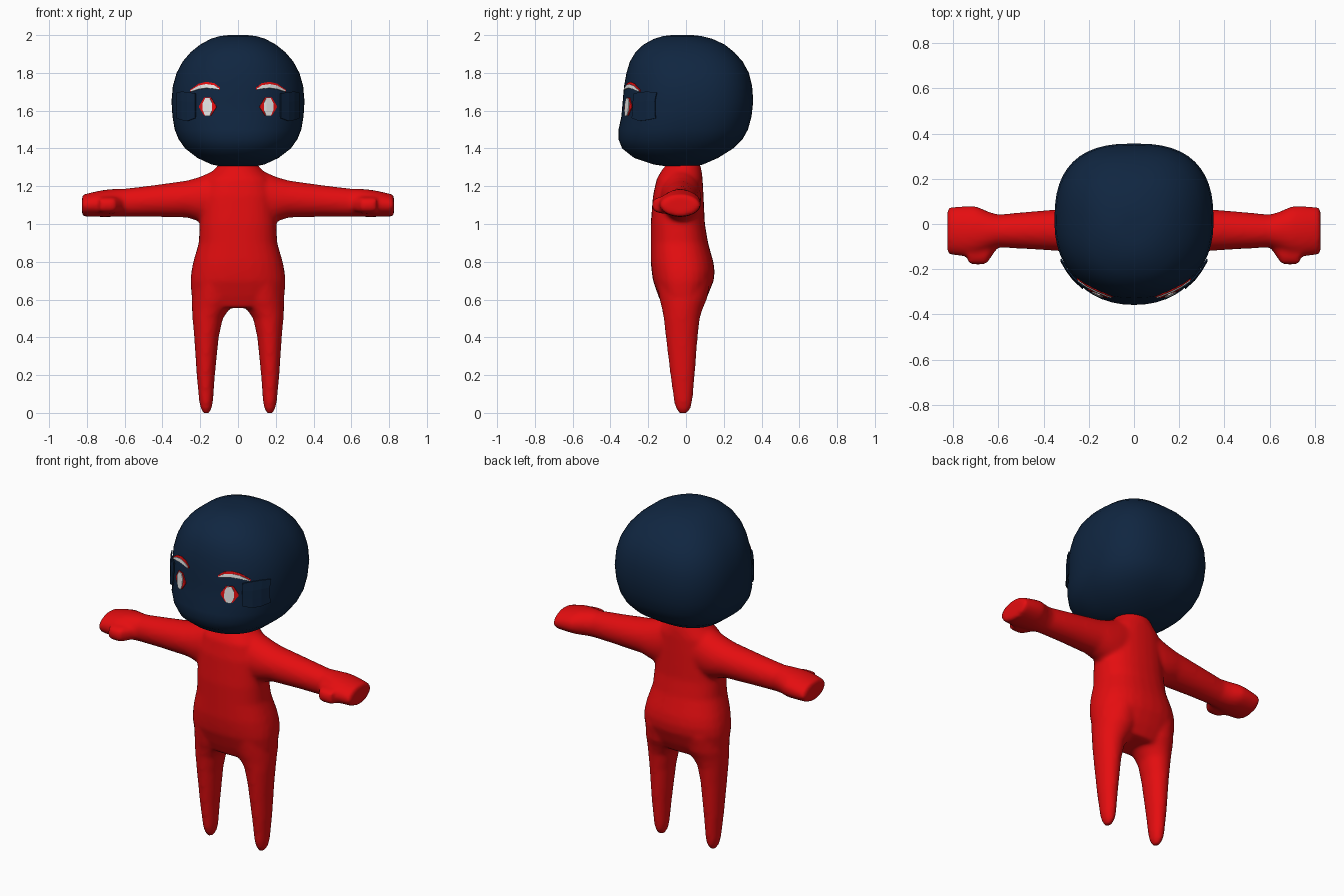
import bpy, bmesh, math
from mathutils import Vector
from mathutils.bvhtree import BVHTree

if "Cube" in bpy.data.objects:
    bpy.data.objects.remove(bpy.data.objects["Cube"])


def material(name, rgb):
    m = bpy.data.materials.new(name)
    m.diffuse_color = (*rgb, 1)
    m.use_nodes = True
    m.node_tree.nodes["Principled BSDF"].inputs["Base Color"].default_value = m.diffuse_color
    return m


RED = material("red", (0.78, 0.004, 0.005))
NAVY = material("navy", (0.005, 0.019, 0.052))
WHITE = material("white", (0.8, 0.8, 0.8))


def power(v, n):
    return math.copysign(abs(v) ** (2 / n), v)


def loft(bm, rings, axis, side=1, segs=28, n_low=2.0, n_high=2.0):
    """Skin rings (t, a0, a1, b0, b1): a, b are x, y along z, or y, z along x."""
    loops = []
    for t, a0, a1, b0, b1 in rings:
        loop = []
        for i in range(segs):
            ang = 2 * math.pi * i / segs
            c, s = math.cos(ang), math.sin(ang)
            n = n_low if s < 0 else n_high
            if a1 - a0 < 0.3:
                n = 2 if n_low != 2.8 else n
            a = (a0 + a1) / 2 + (a1 - a0) / 2 * power(c, n)
            b = (b0 + b1) / 2 + (b1 - b0) / 2 * power(s, n)
            co = (a * side, b, t) if axis == "z" else (t * side, a, b)
            loop.append(bm.verts.new(co))
        loops.append(loop)
    for p, q in zip(loops, loops[1:]):
        for i in range(segs):
            j = (i + 1) % segs
            bm.faces.new((p[i], p[j], q[j], q[i]))
    bm.faces.new(loops[0][::-1])
    bm.faces.new(loops[-1])


def finish(bm, name, mat):
    bmesh.ops.recalc_face_normals(bm, faces=bm.faces)
    me = bpy.data.meshes.new(name)
    bm.to_mesh(me)
    bm.free()
    me.materials.append(mat)
    ob = bpy.data.objects.new(name, me)
    bpy.context.collection.objects.link(ob)
    bpy.ops.object.select_all(action="DESELECT")
    bpy.context.view_layer.objects.active = ob
    ob.select_set(True)
    return ob


# Body: torso, legs, arms and thumbs fused into one smooth skin
TORSO = [(1.33, .09, -.09, .07), (1.29, .125, -.125, .082), (1.24, .17, -.155, .088),
         (1.15, .195, -.175, .093), (1.0, .203, -.187, .10), (.9, .208, -.187, .117),
         (.8, .237, -.187, .145), (.75, .247, -.182, .152), (.7, .252, -.175, .147),
         (.62, .247, -.147, .115), (.555, .19, -.12, .08)]
LEG = [(.7, .02, .235, -.155, .13), (.6, .015, .245, -.14, .11), (.55, .045, .244, -.127, .088),
       (.5, .08, .241, -.118, .073), (.4, .102, .232, -.107, .062), (.2, .122, .219, -.083, .047),
       (.06, .132, .206, -.064, .034), (.02, .14, .197, -.053, .023), (-.004, .155, .182, -.035, .005)]
ARM = [(.1, -.14, .08, 1.0, 1.295), (.16, -.135, .08, 1.0, 1.268), (.21, -.13, .077, 1.015, 1.247),
       (.27, -.124, .07, 1.034, 1.23), (.45, -.112, .056, 1.038, 1.205), (.6, -.104, .042, 1.038, 1.187),
       (.64, -.115, .053, 1.038, 1.187), (.7, -.14, .08, 1.037, 1.182), (.75, -.145, .08, 1.038, 1.173),
       (.826, -.134, .073, 1.04, 1.155)]
THUMB = [(.6, -.1, -.01, 1.07, 1.13), (.655, -.18, -.01, 1.055, 1.145), (.732, -.18, -.01, 1.055, 1.145)]

bm = bmesh.new()
loft(bm, [(z, -w, w, f, b) for z, w, f, b in TORSO], "z", n_low=2.4, n_high=2.3)
for side in (-1, 1):
    loft(bm, LEG, "z", side)
    loft(bm, ARM, "x", side)
    loft(bm, THUMB, "x", side, n_low=2.8, n_high=2.8)
body = finish(bm, "body", RED)
remesh = body.modifiers.new("fuse", "REMESH")
remesh.mode = "VOXEL"
remesh.voxel_size = 0.012
relax = body.modifiers.new("relax", "SMOOTH")
relax.factor = 0.5
relax.iterations = 7
for m in ("fuse", "relax"):
    bpy.ops.object.modifier_apply(modifier=m)
bpy.ops.object.shade_smooth()

# Head: rounded block, flatter at the back, chin pushed forward
HEAD = [(1.305, .09, -.1, .05), (1.315, .14, -.17, .09), (1.35, .215, -.275, .17),
        (1.4, .28, -.338, .25), (1.45, .315, -.358, .3), (1.5, .335, -.357, .328),
        (1.57, .347, -.342, .347), (1.65, .352, -.335, .356), (1.73, .345, -.328, .35),
        (1.8, .325, -.315, .333), (1.86, .293, -.297, .3), (1.91, .25, -.267, .255),
        (1.95, .2, -.225, .205), (1.98, .145, -.17, .14), (1.995, .095, -.12, .08),
        (2.0, .05, -.075, .035)]
bm = bmesh.new()
loft(bm, [(z, -w, w, f, b) for z, w, f, b in HEAD], "z", segs=48, n_low=2.2, n_high=2.6)
bm.normal_update()
surface = BVHTree.FromBMesh(bm)
finish(bm, "head", NAVY)
bpy.ops.object.shade_smooth()


def plate(name, columns, mat, lift):
    """Thin plate laid on the face; columns are (x, z low, z high)."""
    for side, label in ((-1, "right"), (1, "left")):
        bm = bmesh.new()
        rows = []
        for x, lo, hi in columns:
            row = []
            for k in range(4):
                z = lo + (hi - lo) * k / 3
                hit, normal, _, _ = surface.ray_cast(Vector((x * side, -2, z)), Vector((0, 1, 0)))
                if normal.y > 0:
                    normal = -normal
                row.append(bm.verts.new(hit + normal * lift))
            rows.append(row)
        for p, q in zip(rows, rows[1:]):
            for k in range(3):
                bm.faces.new((p[k], q[k], q[k + 1], p[k + 1]))
        ob = finish(bm, f"{label}_{name}", mat)
        # Face outward from the head
        if sum(f.normal.y for f in ob.data.polygons) > 0:
            ob.data.flip_normals()
        solid = ob.modifiers.new("thickness", "SOLIDIFY")
        solid.thickness = 0.006
        solid.offset = -1
        bpy.ops.object.modifier_apply(modifier="thickness")


# Eyes, brows and the mask panels beside the eyes
plate("eye_rim", [(.115, 1.615, 1.625), (.142, 1.575, 1.668), (.178, 1.575, 1.668),
                  (.203, 1.615, 1.625)], RED, 0.005)
plate("eye_white", [(.135, 1.6, 1.64), (.147, 1.572, 1.665), (.17, 1.572, 1.665),
                    (.183, 1.6, 1.64)], WHITE, 0.009)
plate("brow_edge", [(.095, 1.712, 1.722), (.125, 1.718, 1.745), (.165, 1.724, 1.752),
                    (.205, 1.718, 1.742), (.25, 1.7, 1.71)], RED, 0.005)
plate("brow", [(.1, 1.71, 1.718), (.125, 1.715, 1.733), (.165, 1.719, 1.739),
               (.205, 1.713, 1.731), (.245, 1.7, 1.707)], WHITE, 0.009)
plate("mask_panel", [(.22, 1.56, 1.69), (.26, 1.545, 1.698), (.29, 1.55, 1.7),
                     (.315, 1.56, 1.695)], NAVY, 0.012)
